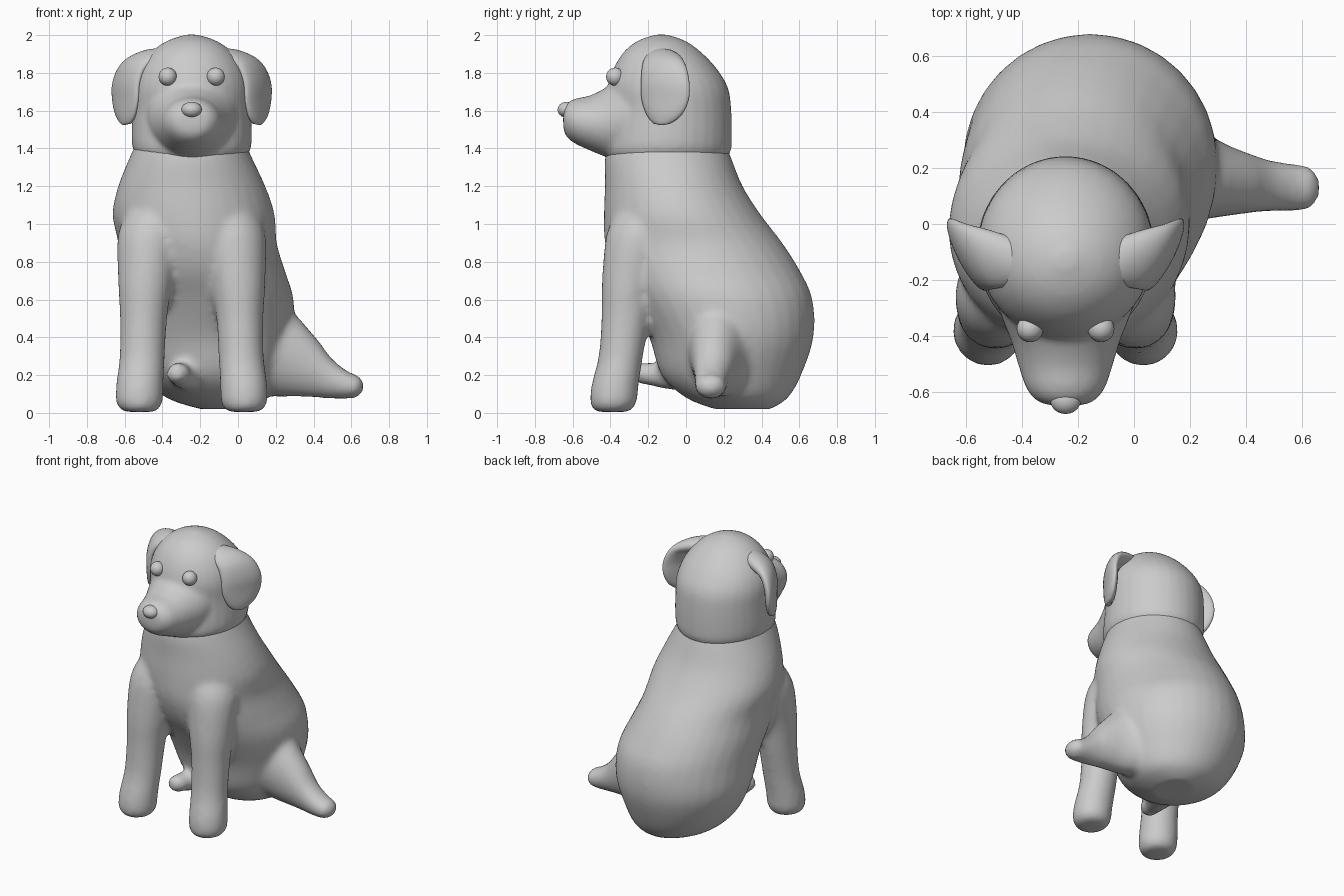
import bpy, bmesh, math
from mathutils import Vector

X, Y, Z = Vector((1, 0, 0)), Vector((0, 1, 0)), Vector((0, 0, 1))
MID = -0.245   # x of the head and chest centre line


def catmull(p0, p1, p2, p3, t):
    return [0.5 * (2*b + (c - a)*t + (2*a - 5*b + 4*c - d)*t*t + (3*b - a - 3*c + d)*t**3)
            for a, b, c, d in zip(p0, p1, p2, p3)]


def loft(name, secs, u, v=None, seg=32, sub=4):
    """Oval rings (x, y, z, half-width along u, half-width along v), smoothly interpolated.
    Without v, rings turn to follow the path."""
    n, rings = len(secs), []
    for i in range(n - 1):
        q = [secs[max(0, min(n - 1, i + k))] for k in (-1, 0, 1, 2)]
        rings += [catmull(*q, k / sub) for k in range(sub)]
    rings.append(list(secs[-1]))
    bm, loops = bmesh.new(), []
    for i, r in enumerate(rings):
        w = v
        if w is None:
            a, b = rings[max(0, i - 1)], rings[min(len(rings) - 1, i + 1)]
            w = (Vector(b[:3]) - Vector(a[:3])).cross(u).normalized()
        loops.append([bm.verts.new(Vector(r[:3]) + u * (r[3] * math.cos(math.tau * k / seg))
                                   + w * (r[4] * math.sin(math.tau * k / seg))) for k in range(seg)])
    for a, b in zip(loops, loops[1:]):
        for k in range(seg):
            m = (k + 1) % seg
            bm.faces.new((a[k], a[m], b[m], b[k]))
    bm.faces.new(loops[0])
    bm.faces.new(loops[-1])
    bmesh.ops.recalc_face_normals(bm, faces=bm.faces)
    me = bpy.data.meshes.new(name)
    bm.to_mesh(me)
    bm.free()
    ob = bpy.data.objects.new(name, me)
    bpy.context.collection.objects.link(ob)
    return ob


def select(obs):
    bpy.ops.object.select_all(action='DESELECT')
    for o in obs:
        o.select_set(True)
    bpy.context.view_layer.objects.active = obs[0]


def fuse(obs, voxel, smooth):
    """Melt overlapping parts into one soft skin."""
    select(obs)
    bpy.ops.object.join()
    ob = bpy.context.object
    m = ob.modifiers.new("skin", 'REMESH')
    m.mode, m.voxel_size = 'VOXEL', voxel
    s = ob.modifiers.new("soften", 'SMOOTH')
    s.factor, s.iterations = 0.5, smooth
    bpy.ops.object.convert(target='MESH')
    bpy.ops.object.shade_smooth()
    return ob


# Torso: wide seated rump rising to the neck
body = [loft("body", [
    (-0.08, 0.30, 0.02, 0.12, 0.15), (-0.11, 0.27, 0.08, 0.27, 0.27),
    (-0.14, 0.24, 0.20, 0.37, 0.37), (-0.155, 0.24, 0.40, 0.445, 0.435),
    (-0.16, 0.185, 0.60, 0.455, 0.485), (-0.19, 0.11, 0.75, 0.44, 0.495),
    (-0.215, 0.04, 0.90, 0.42, 0.47), (-0.235, -0.02, 1.05, 0.43, 0.415),
    (-0.245, -0.065, 1.20, 0.39, 0.365), (-0.25, -0.095, 1.35, 0.325, 0.335),
    (-0.25, -0.10, 1.45, 0.28, 0.30)], X, Y)]

# Front legs, blended into the shoulders
for s in (-1, 1):
    body.append(loft("front_leg", [
        (MID + s*x, y, z, rx, ry) for x, y, z, rx, ry in (
            (0.275, -0.39, 0.005, 0.085, 0.09), (0.278, -0.385, 0.05, 0.122, 0.122),
            (0.275, -0.375, 0.15, 0.125, 0.125), (0.262, -0.345, 0.30, 0.12, 0.118),
            (0.255, -0.32, 0.50, 0.125, 0.128), (0.245, -0.30, 0.70, 0.145, 0.145),
            (0.22, -0.24, 0.95, 0.17, 0.18), (0.18, -0.2, 1.1, 0.14, 0.15))], X, Y))

# Right hind leg stretched out sideways
body.append(loft("hind_leg", [
    (0.05, 0.22, 0.38, 0.22, 0.28), (0.20, 0.19, 0.35, 0.18, 0.265),
    (0.31, 0.16, 0.30, 0.135, 0.215), (0.42, 0.145, 0.235, 0.105, 0.155),
    (0.50, 0.135, 0.18, 0.09, 0.105), (0.59, 0.13, 0.145, 0.085, 0.07),
    (0.64, 0.13, 0.142, 0.07, 0.055), (0.665, 0.13, 0.14, 0.025, 0.02)], Y, Z))

# Left hind paw tucked under the chest
body.append(loft("hind_paw", [
    (-0.25, 0.05, 0.21, 0.11, 0.10), (-0.28, -0.10, 0.20, 0.085, 0.075),
    (-0.31, -0.19, 0.205, 0.065, 0.06), (-0.32, -0.25, 0.21, 0.06, 0.055),
    (-0.32, -0.28, 0.21, 0.03, 0.03)], X, Z))
fuse(body, 0.02, 8).name = "body"

# Head: domed skull with a tapering snout
head = [loft("head", [
    (MID, -0.10, 1.33, 0.27, 0.30), (MID, -0.10, 1.38, 0.305, 0.335),
    (MID, -0.095, 1.44, 0.318, 0.338), (MID, -0.085, 1.60, 0.315, 0.325),
    (MID, -0.095, 1.72, 0.312, 0.318), (MID, -0.11, 1.82, 0.28, 0.275),
    (MID, -0.125, 1.91, 0.215, 0.205), (MID, -0.13, 1.97, 0.13, 0.125),
    (MID, -0.13, 2.003, 0.03, 0.03)], X, Y),
    loft("snout", [
        (MID, -0.15, 1.61, 0.27, 0.27), (MID, -0.30, 1.575, 0.24, 0.235),
        (MID, -0.42, 1.54, 0.195, 0.185), (MID, -0.51, 1.535, 0.168, 0.145),
        (MID, -0.59, 1.545, 0.14, 0.118), (MID, -0.635, 1.55, 0.10, 0.085),
        (MID, -0.65, 1.55, 0.05, 0.04)], X, Z)]
fuse(head, 0.016, 6).name = "head"

# Floppy ears, rear edges flaring outward
for s in (-1, 1):
    ear = loft("ear_left" if s < 0 else "ear_right", [
        (MID + s*x, y, z, a, b) for x, y, z, a, b in (
            (0.12, -0.13, 1.89, 0.08, 0.04), (0.22, -0.12, 1.875, 0.11, 0.05),
            (0.305, -0.115, 1.835, 0.13, 0.045), (0.345, -0.11, 1.75, 0.143, 0.04),
            (0.35, -0.11, 1.66, 0.14, 0.036), (0.35, -0.115, 1.58, 0.105, 0.032),
            (0.35, -0.125, 1.535, 0.055, 0.02), (0.35, -0.125, 1.528, 0.02, 0.01))],
        Vector((s*0.46, 0.888, 0)))
    select([ear])
    bpy.ops.object.shade_smooth()


def ball(name, loc, scale):
    bpy.ops.mesh.primitive_uv_sphere_add(segments=24, ring_count=14, radius=1, location=loc, scale=scale)
    bpy.context.object.name = name
    bpy.ops.object.shade_smooth()


# Eyes and nose
for s in (-1, 1):
    ball("eye_left" if s < 0 else "eye_right", (MID + s*0.127, -0.375, 1.78), (0.048,) * 3)
ball("nose", (MID, -0.63, 1.605), (0.055, 0.05, 0.042))
